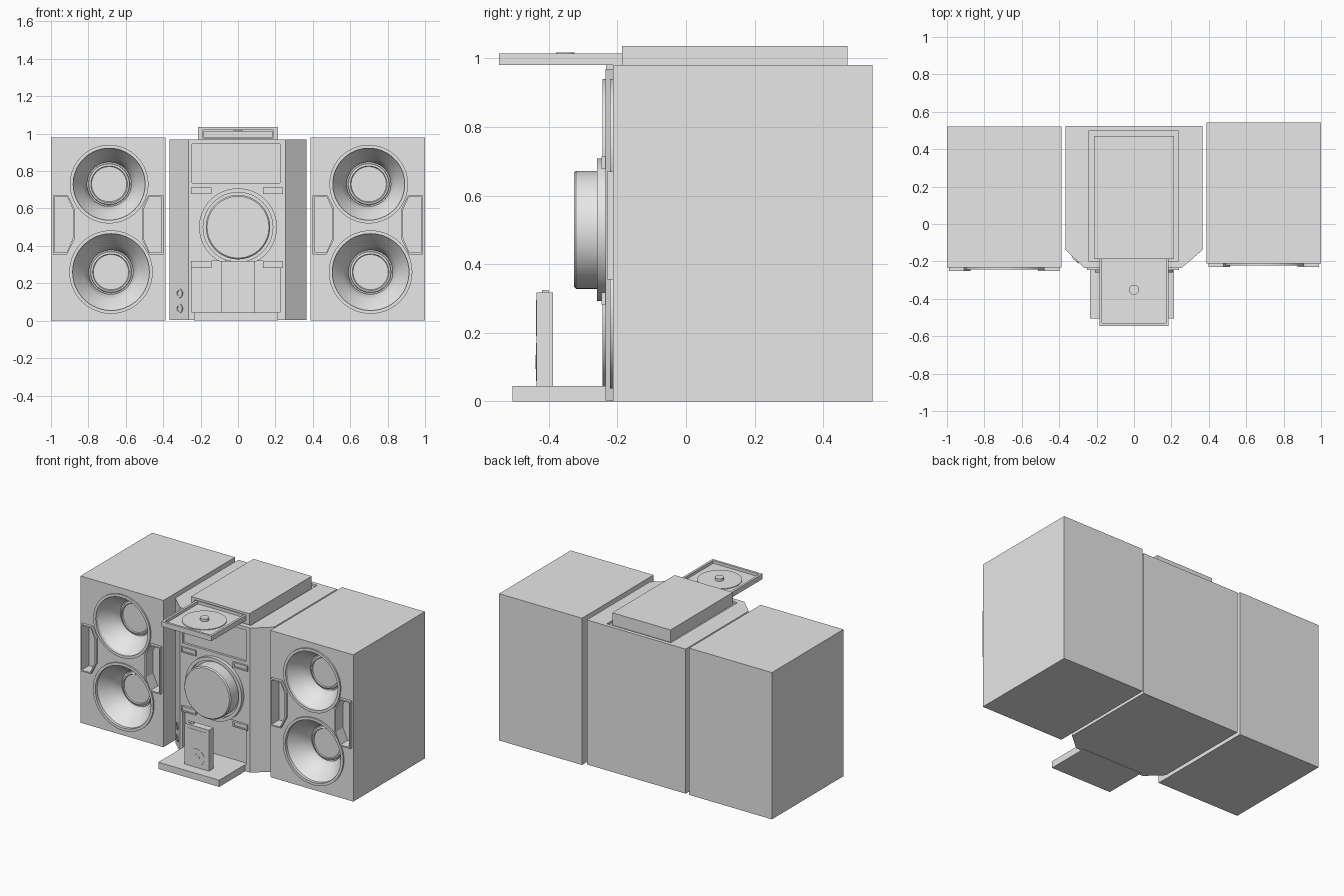
import bpy, bmesh, math
from mathutils import Matrix, Vector

if "Cube" in bpy.data.objects:
    bpy.data.objects.remove(bpy.data.objects["Cube"])

grey = bpy.data.materials.new("plain grey")
grey.use_nodes = True
grey.diffuse_color = (0.8, 0.8, 0.8, 1)
grey.node_tree.nodes["Principled BSDF"].inputs["Base Color"].default_value = (0.8, 0.8, 0.8, 1)


def finish(bm, name):
    bmesh.ops.remove_doubles(bm, verts=bm.verts, dist=1e-5)
    bmesh.ops.recalc_face_normals(bm, faces=bm.faces)
    mesh = bpy.data.meshes.new(name)
    bm.to_mesh(mesh)
    bm.free()
    mesh.materials.append(grey)
    obj = bpy.data.objects.new(name, mesh)
    bpy.context.collection.objects.link(obj)
    return obj


def box(name, x, y, z):
    """Box from (min, max) pairs."""
    bm = bmesh.new()
    bmesh.ops.create_cube(bm, size=1)
    for v in bm.verts:
        v.co = [r[0] + (c + 0.5) * (r[1] - r[0]) for c, r in zip(v.co, (x, y, z))]
    return finish(bm, name)


def prism(name, outline, lo, hi, axis="z"):
    """Extrude an outline along z (points x, y) or along y (points x, z)."""
    bm = bmesh.new()
    place = (lambda p, t: (p[0], p[1], t)) if axis == "z" else (lambda p, t: (p[0], t, p[1]))
    a = [bm.verts.new(place(p, lo)) for p in outline]
    b = [bm.verts.new(place(p, hi)) for p in outline]
    bm.faces.new(a)
    bm.faces.new(b)
    for i in range(len(a)):
        j = (i + 1) % len(a)
        bm.faces.new((a[i], a[j], b[j], b[i]))
    return finish(bm, name)


def lathe(name, profile, centre, direction=(0, -1, 0), ring=False, n=64):
    """Spin (radius, height) points; height runs along the direction."""
    bm = bmesh.new()
    turn = Vector(direction).to_track_quat("Z", "Y").to_matrix().to_4x4()
    rows = [[bm.verts.new((r * math.cos(2 * math.pi * k / n), r * math.sin(2 * math.pi * k / n), h))
             for k in range(n)] for r, h in profile]
    pairs = list(zip(rows, rows[1:])) + ([(rows[-1], rows[0])] if ring else [])
    for a, b in pairs:
        for k in range(n):
            m = (k + 1) % n
            bm.faces.new((a[k], a[m], b[m], b[k]))
    bmesh.ops.transform(bm, matrix=Matrix.Translation(centre) @ turn, verts=bm.verts)
    return smooth(finish(bm, name))


def smooth(obj):
    bpy.ops.object.select_all(action="DESELECT")
    obj.select_set(True)
    bpy.context.view_layer.objects.active = obj
    bpy.ops.object.shade_smooth_by_angle()
    return obj


def disc(name, r, h, centre, direction=(0, -1, 0)):
    return lathe(name, [(0, 0), (r, 0), (r, h), (0, h)], centre, direction)


def cut(obj, cutters):
    for c in cutters:
        c.hide_render = True
        mod = obj.modifiers.new("cut", "BOOLEAN")
        mod.operation, mod.solver, mod.object = "DIFFERENCE", "EXACT", c
        bpy.context.view_layer.objects.active = obj
        bpy.ops.object.modifier_apply(modifier=mod.name)
        bpy.data.objects.remove(c)
    return obj


def shrink(outline, d):
    cx = (min(p[0] for p in outline) + max(p[0] for p in outline)) / 2
    cz = (min(p[1] for p in outline) + max(p[1] for p in outline)) / 2
    w = max(p[0] for p in outline) - cx
    h = max(p[1] for p in outline) - cz
    return [(cx + (x - cx) * (1 - d / w), cz + (z - cz) * (1 - d / h)) for x, z in outline]


# Speakers: box with two deep cones and two framed side pockets
def speaker(side, cx, front):
    body = box(side + "_speaker_cabinet", (cx - 0.306, cx + 0.306), (front, front + 0.755), (0, 0.98))
    cutters = []
    for label, dx, z, r in (("upper", 0.005, 0.73, 0.21), ("lower", 0.015, 0.26, 0.223)):
        at = (cx + dx, front, z)
        inner = r - 0.018
        cutters.append(lathe("cone_cutter", [(0, 0.05), (inner, 0.05), (inner, -0.01),
                       (0.145, -0.08), (0.118, -0.13), (0.118, -0.145), (0, -0.145)], at))
        lathe(f"{side}_{label}_rim", [(r, -0.005), (r, 0.01), (inner, 0.01), (inner, -0.005)], at, ring=True)
        lathe(f"{side}_{label}_dust_cap", [(0, -0.15), (0.112, -0.15), (0.108, -0.135),
              (0.098, -0.132), (0.094, -0.138), (0, -0.138)], at)
    for label, s in (("right", -1), ("left", 1)):
        shape = [(cx + s * x, z) for x, z in ((0.295, 0.67), (0.215, 0.67), (0.18, 0.6),
                                              (0.18, 0.435), (0.22, 0.355), (0.295, 0.355))]
        hole = shrink(shape, 0.009)
        frame = prism(f"{side}_speaker_{label}_frame", shape, front - 0.018, front + 0.003, "y")
        cut(frame, [prism("frame_cutter", hole, front - 0.1, front + 0.1, "y")])
        cutters.append(prism("pocket_cutter", hole, front - 0.1, front + 0.06, "y"))
    smooth(cut(body, cutters))


speaker("right", -0.694, -0.233)
speaker("left", 0.694, -0.212)

# Centre unit with chamfered front corners
F = -0.235
unit = prism("centre_unit", [(-0.365, 0.525), (0.365, 0.525), (0.365, -0.14), (0.255, F),
                             (-0.265, F), (-0.365, -0.14)], 0.003, 0.968)
cut(unit, [box("display_cutter", (-0.245, 0.225), (F - 0.1, F + 0.015), (0.735, 0.945)),
           box("door_cutter", (-0.245, 0.225), (F - 0.1, F + 0.025), (0.045, 0.32)),
           box("lid_well_cutter", (-0.24, 0.235), (-0.2, 0.5), (0.953, 1.1))])

# Volume knob and its collar
lathe("knob_collar", [(0.208, -0.03), (0.208, 0.024), (0.186, 0.024), (0.186, -0.03)], (0, F, 0.5), ring=True)
lathe("volume_knob", [(0, -0.02), (0.172, -0.02), (0.172, 0.085), (0.165, 0.092), (0, 0.092)], (0, F, 0.5))

# Button bars around the knob
for row, z in (("upper", 0.677), ("lower", 0.282)):
    for side, x in (("right", -0.25), ("left", 0.133)):
        bar = box(f"{row}_{side}_button", (x, x + 0.107), (F - 0.011, F + 0.005), (z, z + 0.036))
        cut(bar, [box("bar_cutter", (x + 0.008, x + 0.099), (F - 0.1, F - 0.005), (z + 0.008, z + 0.028))])

# Sockets on the right chamfer
out = Vector((-0.095, -0.1, 0)).normalized()
for label, z in (("upper", 0.146), ("lower", 0.065)):
    at = Vector((-0.312, -0.19, z))
    lathe(label + "_socket", [(0.024, -0.005), (0.024, 0.006), (0.015, 0.006), (0.015, -0.005)],
          at, out, ring=True, n=24)

# Lid on top, with slot, and the open disc tray
lid = box("lid", (-0.215, 0.215), (-0.187, 0.47), (0.953, 1.035))
cut(lid, [box("slot_cutter", (-0.19, 0.19), (-0.3, -0.17), (0.978, 1.02))])
tray = box("disc_tray", (-0.185, 0.185), (-0.545, -0.165), (0.98, 1.014))
cut(tray, [box("tray_cutter", (-0.17, 0.17), (-0.53, -0.18), (0.995, 1.1))])
lathe("disc", [(0.02, 0), (0.135, 0), (0.135, 0.006), (0.02, 0.006)], (0, -0.355, 0.994), (0, 0, 1), ring=True)
disc("disc_hub", 0.027, 0.023, (0, -0.352, 0.994), (0, 0, 1))

# Fold-down dock door with a small player standing on it
box("dock_door", (-0.235, 0.215), (-0.505, F + 0.02), (0, 0.045))
box("player", (-0.09, 0.09), (-0.435, -0.387), (0.04, 0.318))
box("player_screen", (-0.065, 0.065), (-0.437, -0.43), (0.19, 0.295))
disc("player_wheel", 0.055, 0.003, (0, -0.434, 0.115))
disc("player_wheel_button", 0.02, 0.005, (0, -0.434, 0.115))
box("player_switch", (-0.07, -0.04), (-0.42, -0.4), (0.315, 0.324))
